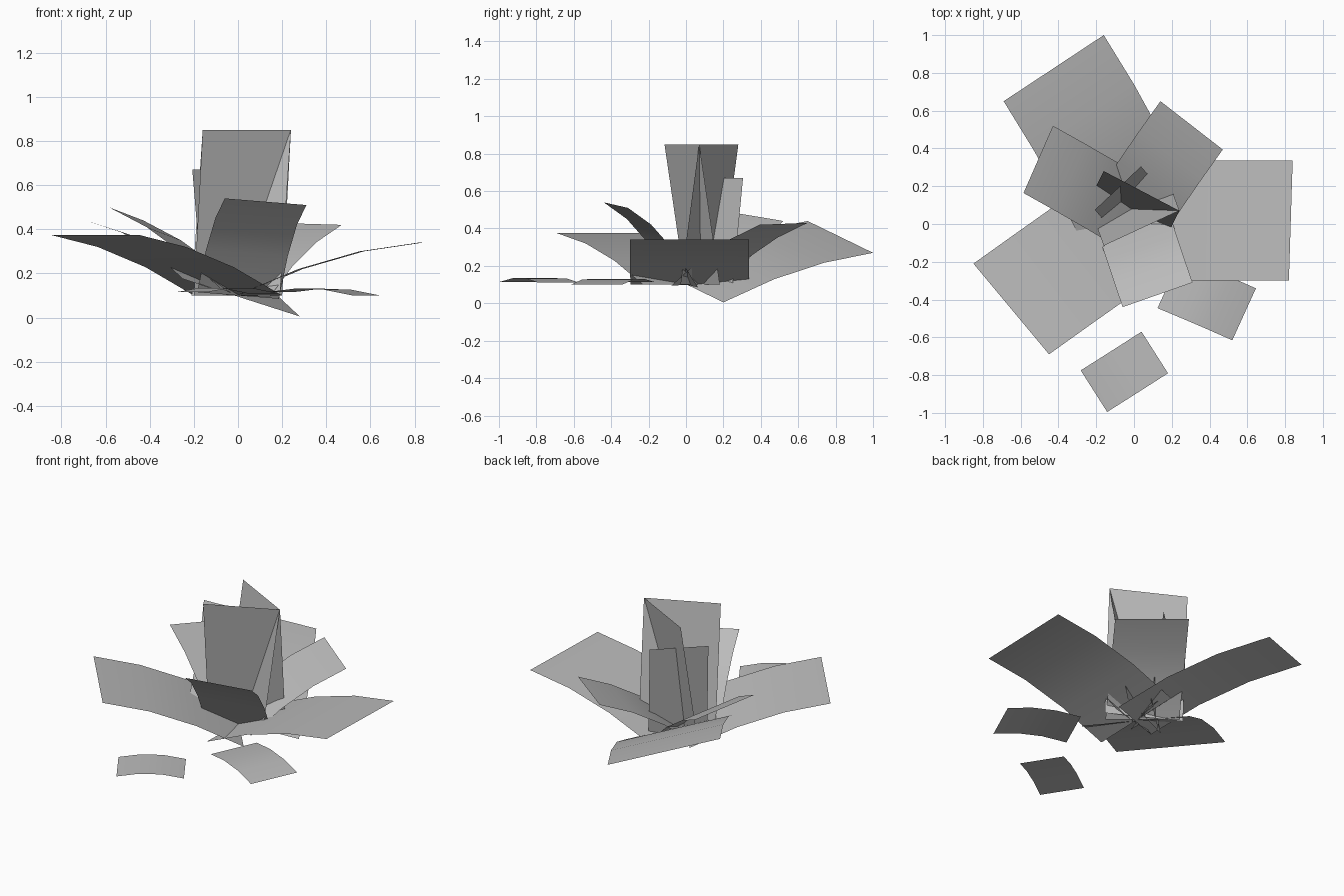
import bpy
from mathutils import Vector

if "Cube" in bpy.data.objects:
    bpy.data.objects.remove(bpy.data.objects["Cube"])

grey = bpy.data.materials.new("leaf grey")
grey.use_nodes = True
tone = (0.5, 0.5, 0.5, 1)
grey.diffuse_color = tone
grey.node_tree.nodes["Principled BSDF"].inputs["Base Color"].default_value = tone


def sheet(name, root, bend, tip, side, steps=3):
    """Thin strip swept along a curve from root to tip; side is half its width."""
    root, bend, tip, side = map(Vector, (root, bend, tip, side))
    verts, faces = [], []
    for i in range(steps + 1):
        t = i / steps
        mid = root * (1 - t) ** 2 + bend * 2 * t * (1 - t) + tip * t * t
        verts += [mid - side, mid + side]
    for i in range(steps):
        a = 2 * i
        faces.append((a, a + 1, a + 3, a + 2))
    mesh = bpy.data.meshes.new(name)
    mesh.from_pydata(verts, [], faces)
    # keep the upper side facing up
    if sum(p.normal.z for p in mesh.polygons) < 0:
        mesh.flip_normals()
    mesh.materials.append(grey)
    mesh.shade_smooth()
    obj = bpy.data.objects.new(name, mesh)
    bpy.context.collection.objects.link(obj)
    return obj


def upright(name, base, top, side):
    """Flat standing leaf."""
    middle = (Vector(base) + Vector(top)) / 2
    return sheet(name, base, middle, top, side, 1)


# Large outer leaves
sheet("large_back_leaf", (0.015, 0.025, 0.09), (-0.17, 0.43, 0.3),
      (-0.425, 0.825, 0.355), (0.265, 0.175, -0.085))
sheet("large_left_leaf", (0, 0.02, 0.1), (0.43, 0.02, 0.31),
      (0.83, 0.018, 0.34), (0.01, 0.318, 0))
sheet("large_right_leaf", (0, 0.01, 0.1), (-0.33, -0.22, 0.32),
      (-0.65, -0.45, 0.375), (0.2, -0.24, 0))

# Medium leaves rising from the centre
sheet("medium_back_leaf", (-0.02, 0.05, 0.1), (0.13, 0.28, 0.33),
      (0.305, 0.522, 0.425), (0.165, -0.128, -0.005))
sheet("medium_right_leaf", (0, 0.05, 0.1), (-0.25, 0.2, 0.36),
      (-0.507, 0.342, 0.47), (0.078, 0.178, -0.03))
sheet("medium_front_leaf", (0, 0, 0.1), (0.06, -0.19, 0.43),
      (0.125, -0.375, 0.525), (0.185, 0.065, -0.015))

# Loose leaves lying in front
sheet("fallen_left_leaf", (0.187, -0.308, 0.115), (0.385, -0.39, 0.155),
      (0.583, -0.478, 0.1), (0.0625, 0.1375, 0))
sheet("fallen_front_leaf", (0.11, -0.68, 0.11), (-0.05, -0.783, 0.16),
      (-0.212, -0.885, 0.115), (0.07, -0.11, 0))

# Standing centre leaves
upright("tall_back_leaf", (-0.01, 0.075, 0.1), (0.04, 0.175, 0.85), (0.2, -0.105, 0))
upright("tall_front_leaf", (0, 0.088, 0.1), (0.04, -0.022, 0.85), (0.2, 0.093, 0))
upright("short_back_leaf", (-0.038, 0.135, 0.1), (-0.085, 0.19, 0.67), (0.122, 0.115, 0))
